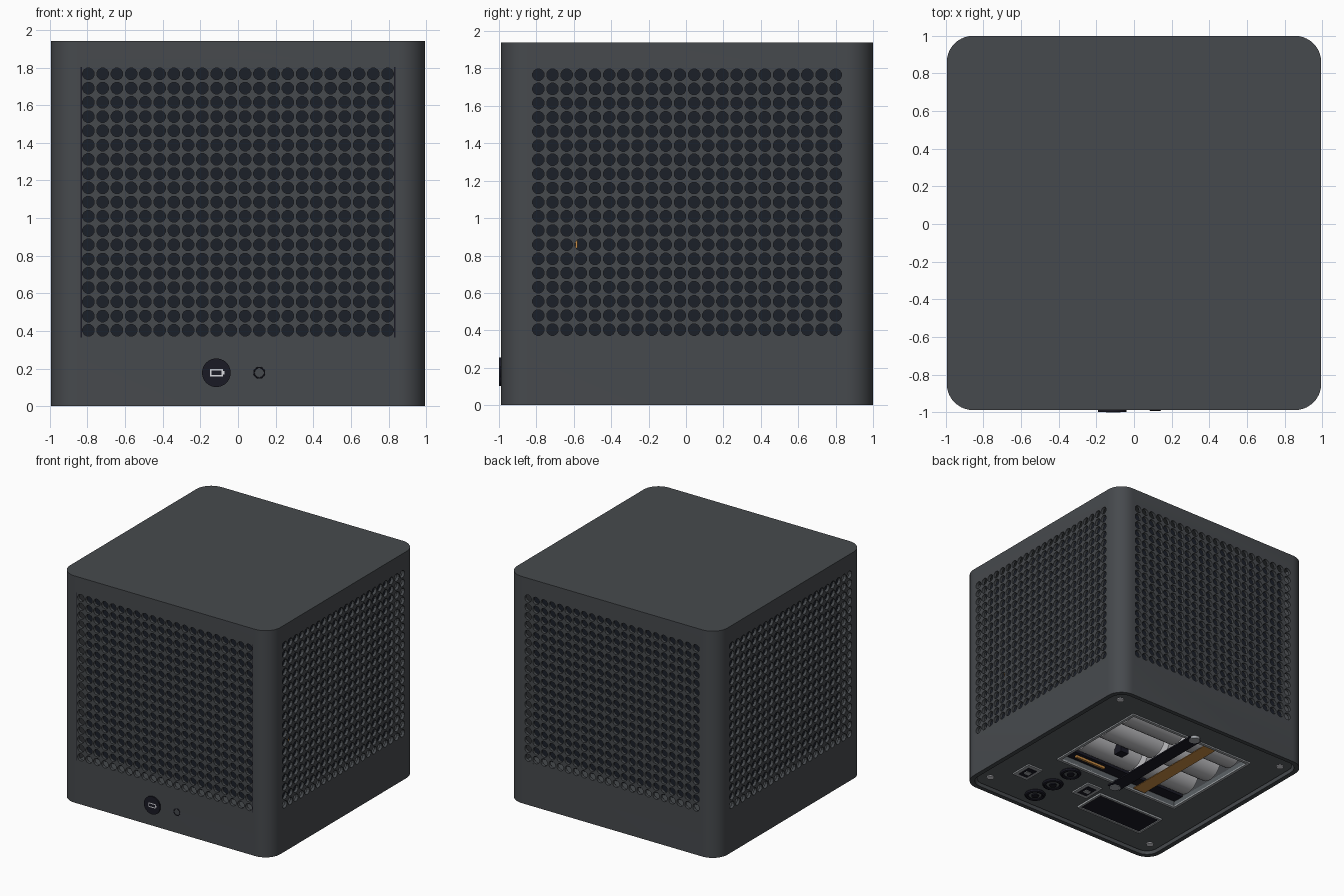
import bpy, bmesh
from math import cos, sin, pi, radians
from mathutils import Matrix, Vector

cube = bpy.data.objects.get("Cube")
if cube:
    bpy.data.objects.remove(cube, do_unlink=True)


def material(name, r, g, b):
    m = bpy.data.materials.new(name)
    m.use_nodes = True
    m.diffuse_color = (r, g, b, 1)
    m.node_tree.nodes["Principled BSDF"].inputs["Base Color"].default_value = (r, g, b, 1)
    return m


CASE = material("charcoal casing", 0.062, 0.068, 0.075)
PLATE = material("slate base plate", 0.11, 0.125, 0.135)
DARK = material("dark navy interior", 0.011, 0.014, 0.022)
BLACK = material("black rubber", 0.01, 0.01, 0.018)
GREY = material("light grey trim", 0.38, 0.4, 0.42)
SILVER = material("battery silver", 0.52, 0.52, 0.54)
AMBER = material("amber ribbon", 0.62, 0.28, 0.06)
PALE = material("pale mark", 0.7, 0.7, 0.74)

CY = 0.0055            # body centre in y
HX, HY, TOP = 0.995, 0.9945, 1.94
PITCH, COLS, ROWS = 0.0757, 22, 19
GRID_Z = 1.085         # centre height of the grilles
GW, GH = COLS * PITCH, ROWS * PITCH


def finish(name, bm, mat, smooth=False):
    bmesh.ops.recalc_face_normals(bm, faces=bm.faces)
    me = bpy.data.meshes.new(name)
    bm.to_mesh(me)
    bm.free()
    me.materials.append(mat)
    ob = bpy.data.objects.new(name, me)
    bpy.context.collection.objects.link(ob)
    if smooth:
        smooth_by_angle(ob)
    return ob


def activate(ob):
    bpy.ops.object.select_all(action='DESELECT')
    ob.select_set(True)
    bpy.context.view_layer.objects.active = ob


def smooth_by_angle(ob):
    activate(ob)
    bpy.ops.object.shade_smooth_by_angle(angle=radians(35))


def box(name, mat, x0, x1, y0, y1, z0, z1, corner=0):
    """Box between limits, with optional rounded vertical corners."""
    bm = bmesh.new()
    bmesh.ops.create_cube(bm, size=1)
    for v in bm.verts:
        v.co = Vector((x1 if v.co.x > 0 else x0, y1 if v.co.y > 0 else y0,
                       z1 if v.co.z > 0 else z0))
    if corner:
        upright = [e for e in bm.edges if abs(e.verts[0].co.z - e.verts[1].co.z) > 1e-6]
        bmesh.ops.bevel(bm, geom=upright, offset=corner, segments=10, profile=0.5, affect='EDGES')
    return finish(name, bm, mat)


def cylinder(name, mat, centre, radius, length, axis='Z', sides=32):
    bm = bmesh.new()
    bmesh.ops.create_cone(bm, cap_ends=True, segments=sides, radius1=radius,
                          radius2=radius, depth=length)
    turn = {'X': Matrix.Rotation(pi / 2, 4, 'Y'), 'Y': Matrix.Rotation(pi / 2, 4, 'X'),
            'Z': Matrix.Identity(4)}[axis]
    bm.transform(Matrix.Translation(centre) @ turn)
    return finish(name, bm, mat, True)


def ring(name, mat, centre, radius, thick, turn=0):
    bpy.ops.mesh.primitive_torus_add(major_radius=radius, minor_radius=thick, major_segments=28,
                                     minor_segments=8, location=centre, rotation=(turn, 0, 0))
    ob = bpy.context.object
    ob.name = name
    ob.data.materials.append(mat)
    smooth_by_angle(ob)


def frame(name, mat, x0, x1, y0, y1, z0, z1, w):
    for i, (a, b, c, d) in enumerate(((x0 - w, x1 + w, y0 - w, y0), (x0 - w, x1 + w, y1, y1 + w),
                                      (x0 - w, x0, y0, y1), (x1, x1 + w, y0, y1))):
        box(f"{name}_{i + 1}", mat, a, b, c, d, z0, z1)


def cut(ob, *limits, corner=0):
    """Subtract a box from an object and discard the cutter."""
    cutter = box("cutter", CASE, *limits, corner=corner)
    cutter.hide_render = True
    mod = ob.modifiers.new("cut", 'BOOLEAN')
    mod.operation, mod.solver, mod.object = 'DIFFERENCE', 'EXACT', cutter
    activate(ob)
    bpy.ops.object.modifier_apply(modifier="cut")
    bpy.data.objects.remove(cutter, do_unlink=True)


# Casing with four grille pockets, a base recess and a battery bay
body = box("casing", CASE, -HX, HX, CY - HY, CY + HY, 0, TOP, corner=0.14)
w, z0, z1, deep = GW / 2, GRID_Z - GH / 2, GRID_Z + GH / 2, 0.12
for s in (-1, 1):
    cut(body, *sorted((s * (HX - deep), s * (HX + 0.1))), CY - w, CY + w, z0, z1)
    cut(body, -w, w, *sorted((CY + s * (HY - deep), CY + s * (HY + 0.1))), z0, z1)
cut(body, -0.955, 0.955, CY - 0.957, CY + 0.957, -0.1, 0.06, corner=0.11)
BAY = (-0.6, 0.6, -0.21, 0.71)
cut(body, *BAY, 0.0, 0.32)
smooth_by_angle(body)

# One perforated panel, shared by the four sides
bm = bmesh.new()
SIDES, R, H, THICK = 12, 0.0315, PITCH / 2, 0.025
for i in range(COLS):
    for j in range(ROWS):
        cx, cz = (i + 0.5 - COLS / 2) * PITCH, (j + 0.5 - ROWS / 2) * PITCH
        loops = [[], [], []]
        for k in range(SIDES):
            a = 2 * pi * (k + 0.5) / SIDES
            c, s = cos(a), sin(a)
            q = H / max(abs(c), abs(s))
            for loop, r, y in zip(loops, (q, R, R), (0, 0, THICK)):
                loop.append(bm.verts.new((cx + r * c, y, cz + r * s)))
        for outer, inner in zip(loops, loops[1:]):
            for k in range(SIDES):
                n = (k + 1) % SIDES
                bm.faces.new((outer[k], outer[n], inner[n], inner[k]))
bmesh.ops.remove_doubles(bm, verts=bm.verts, dist=1e-4)
panel = finish("front_grille", bm, CASE)

for n, side in enumerate(("front", "left", "back", "right")):
    spin = Matrix.Translation((0, CY, GRID_Z)) @ Matrix.Rotation(n * pi / 2, 4, 'Z')
    half = HX if n % 2 else HY
    grille = panel if n == 0 else bpy.data.objects.new(side + "_grille", panel.data)
    if n:
        bpy.context.collection.objects.link(grille)
    grille.matrix_world = spin @ Matrix.Translation((0, -half, 0))
    # Dark liner behind the holes
    liner = box(side + "_liner", DARK, -w, w, deep - half - 0.006, deep - half, -GH / 2, GH / 2)
    liner.matrix_world = spin

# Thin seams beside the front grille, and a wire behind the left one
front = CY - HY
for x in (-w, w):
    box("front_seam", BLACK, x - 0.003, x + 0.003, front - 0.0005, front + 0.005, z0, z1)
box("inner_wire", AMBER, 0.88, 0.89, -0.592, -0.58, 0.84, 0.89)

# Front button with battery mark, and indicator ring
cylinder("power_button", BLACK, (-0.115, front - 0.002, 0.178), 0.076, 0.018, 'Y', 40)
for name, a, b, c, d in (("mark_top", -0.149, -0.079, 0.189, 0.197),
                         ("mark_bottom", -0.149, -0.079, 0.159, 0.167),
                         ("mark_left", -0.149, -0.141, 0.167, 0.189),
                         ("mark_right", -0.087, -0.079, 0.167, 0.189),
                         ("mark_tip", -0.079, -0.073, 0.17, 0.186)):
    box(name, PALE, a, b, front - 0.0115, front - 0.01, c, d)
ring("indicator_ring", BLACK, (0.113, front, 0.178), 0.028, 0.0035, pi / 2)

# Base plate with corner screws
base = box("base_plate", PLATE, -0.94, 0.94, CY - 0.942, CY + 0.942, 0.022, 0.07, corner=0.1)
cut(base, *BAY, -0.1, 0.2)
for x in (-0.85, 0.85):
    for y in (-0.81, 0.84):
        cylinder("base_screw", PALE, (x, y, 0.02), 0.03, 0.012)

# Battery bay: lip, dark floor, cells, strap and pull ribbon
frame("bay_lip", GREY, *BAY, 0.01, 0.03, 0.025)
box("bay_floor", DARK, -0.6, 0.6, -0.21, 0.71, 0.312, 0.32)
for row in range(3):
    y = 0.01 + row * 0.28
    for s in (-1, 1):
        cylinder("battery", SILVER, (s * 0.295, y, 0.17), 0.137, 0.54, 'X')
        cylinder("battery_terminal", GREY, (s * 0.575, y, 0.17), 0.05, 0.04, 'X', 20)
box("bay_divider", BLACK, -0.6, 0.6, -0.2, -0.1, 0.06, 0.31)
box("bay_wire", AMBER, 0.2, 0.5, -0.15, -0.13, 0.04, 0.06)
box("bay_connector", BLACK, 0.22, 0.3, 0.11, 0.19, 0.03, 0.12)
box("strap", BLACK, -0.08, 0.04, -0.28, 0.75, 0.006, 0.018)
for y in (-0.265, 0.745):
    cylinder("strap_bolt", GREY, (-0.02, y, 0.015), 0.045, 0.03)
box("pull_ribbon", AMBER, -0.28, -0.16, -0.2, 0.71, 0.02, 0.026)

# Controls on the base: display, sockets and two switches
box("display", BLACK, -0.64, -0.02, -0.7, -0.45, 0.014, 0.03)
frame("display_frame", GREY, -0.64, -0.02, -0.7, -0.45, 0.006, 0.03, 0.02)
for y in (-0.34, -0.565, -0.79):
    cylinder("socket", PLATE, (0.39, y, 0.02), 0.07, 0.016)
    ring("socket_rim", BLACK, (0.39, y, 0.018), 0.068, 0.018)
    cylinder("socket_pin", BLACK, (0.39, y, 0.01), 0.03, 0.016, sides=16)
for x, y in ((0.675, -0.545), (0.11, -0.465)):
    box("switch_plate", GREY, x - 0.075, x + 0.075, y - 0.1, y + 0.1, 0.01, 0.03)
    box("switch_well", BLACK, x - 0.045, x + 0.045, y - 0.065, y + 0.065, 0.007, 0.012)
    box("switch_lever", GREY, x - 0.025, x + 0.025, y - 0.02, y + 0.02, 0.001, 0.01)
